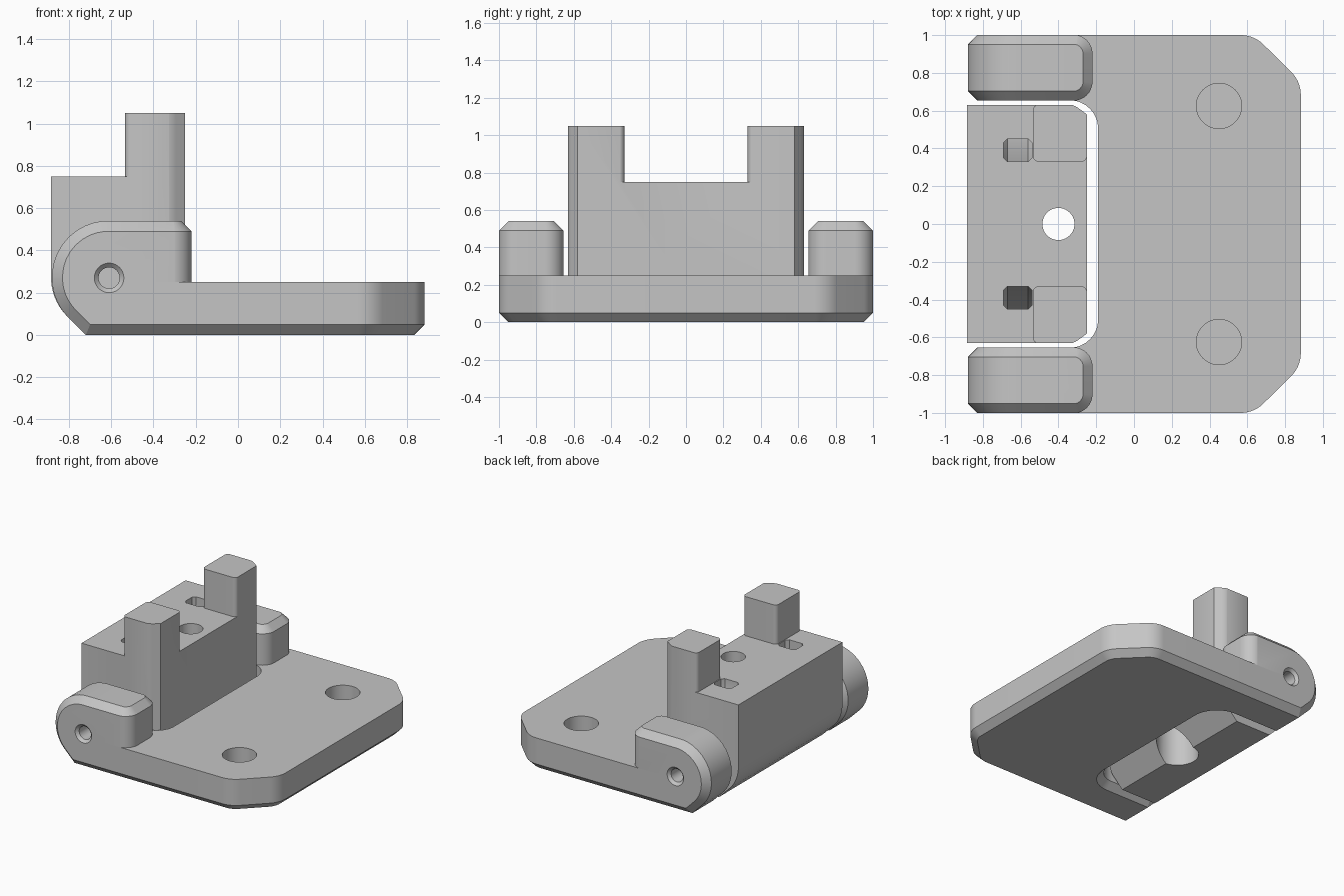
import bpy
import bmesh
from math import sin, cos, tan, pi
from mathutils import Vector

if "Cube" in bpy.data.objects:
    bpy.data.objects.remove(bpy.data.objects["Cube"])

grey = bpy.data.materials.new("mid_grey")
grey.use_nodes = True
COLOUR = (0.56, 0.56, 0.56, 1)
grey.diffuse_color = COLOUR
grey.node_tree.nodes["Principled BSDF"].inputs["Base Color"].default_value = COLOUR


def outline(corners, steps=10):
    """Counter-clockwise 2D outline; corners are (u, v) or (u, v, fillet radius)."""
    pts = []
    for i, c in enumerate(corners):
        p = Vector(c[:2])
        if len(c) == 2:
            pts.append(p)
            continue
        d1 = (Vector(corners[i - 1][:2]) - p).normalized()
        d2 = (Vector(corners[(i + 1) % len(corners)][:2]) - p).normalized()
        half = d1.angle(d2) / 2
        centre = p + (d1 + d2).normalized() * c[2] / sin(half)
        v1 = p + d1 * c[2] / tan(half) - centre
        v2 = p + d2 * c[2] / tan(half) - centre
        for k in range(steps + 1):
            t = k / steps
            pts.append(centre + (v1 * (1 - t) + v2 * t).normalized() * c[2])
    area = sum(pts[i - 1].cross(pts[i]) for i in range(len(pts)))
    return pts if area > 0 else pts[::-1]


def circle(u, v, r, n=40):
    return [Vector((u + r * cos(2 * pi * k / n), v + r * sin(2 * pi * k / n))) for k in range(n)]


def inset(pts, d):
    result = []
    for i, p in enumerate(pts):
        e1 = (p - pts[i - 1]).normalized()
        e2 = (pts[(i + 1) % len(pts)] - p).normalized()
        n1, n2 = Vector((-e1.y, e1.x)), Vector((-e2.y, e2.x))
        result.append(p + (n1 + n2) * d / (1 + n1.dot(n2)))
    return result


def plan(u, v, h):
    return (u, v, h)


def side(u, v, h):
    return (u, h, v)


def across(u, v, h):
    return (h, u, v)


def loft(name, pts, levels, place=plan):
    """Solid through copies of an outline at (height, inset) levels."""
    bm = bmesh.new()
    rings = [[bm.verts.new(place(p.x, p.y, h)) for p in inset(pts, d)] for h, d in levels]
    n = len(pts)
    for a, b in zip(rings, rings[1:]):
        for i in range(n):
            bm.faces.new((a[i - 1], a[i], b[i], b[i - 1]))
    bm.faces.new(rings[0])
    bm.faces.new(rings[-1])
    bmesh.ops.recalc_face_normals(bm, faces=bm.faces)
    mesh = bpy.data.meshes.new(name)
    bm.to_mesh(mesh)
    bm.free()
    mesh.materials.append(grey)
    ob = bpy.data.objects.new(name, mesh)
    bpy.context.collection.objects.link(ob)
    return ob


def combine(ob, other, operation):
    mod = ob.modifiers.new(operation, "BOOLEAN")
    mod.object, mod.operation, mod.solver = other, operation, "EXACT"
    bpy.context.view_layer.objects.active = ob
    bpy.ops.object.modifier_apply(modifier=mod.name)
    bpy.data.objects.remove(other)


def finish(ob):
    bpy.ops.object.select_all(action="DESELECT")
    ob.select_set(True)
    bpy.context.view_layer.objects.active = ob
    bpy.ops.object.shade_smooth_by_angle(angle=pi / 6)


CH = 0.05                    # chamfer width
AXIS = (-0.61, 0.27)         # hinge axis in x, z

# Base plate with a notch for the block and a chamfered underside
base = loft("base_plate", outline([
    (-0.45, -1), (0.635, -1, 0.17), (0.883, -0.755, 0.17),
    (0.883, 0.755, 0.17), (0.635, 1, 0.17), (-0.45, 1),
    (-0.45, 0.655), (-0.19, 0.655, 0.15), (-0.19, -0.655, 0.15), (-0.45, -0.655)]),
    [(0, CH), (CH, 0), (0.25, 0)])

# Hinge ears: side profile trimmed by a rounded plan
ear_side = outline([(-0.72, 0), (0, 0), (0, 0.54), (-0.88, 0.54, 0.265), (-0.88, 0.16, 0.26)])
for s in (-1, 1):
    ear = loft("hinge_ear", ear_side,
               [(s * 0.655, CH), (s * 0.705, 0), (s * 0.95, 0), (s, CH)], side)
    trim = loft("ear_trim", outline([
        (-1.2, s * 0.653), (-0.22, s * 0.653, 0.1), (-0.22, s * 1.002, 0.1), (-1.2, s * 1.002)]),
        [(-0.1, 0), (0.49, 0), (0.54, CH), (0.6, CH)])
    combine(ear, trim, "INTERSECT")
    combine(base, ear, "UNION")

# Round blind recesses and countersunk pin holes
for s in (-1, 1):
    recess = loft("recess", circle(0.45, s * 0.625, 0.12), [(0.05, 0), (0.4, 0)])
    combine(base, recess, "DIFFERENCE")
    pin_hole = loft("pin_hole", circle(*AXIS, 0.08),
                    [(s * 1.01, 0), (s * 0.98, 0.03), (s * 0.6, 0.03)], side)
    combine(base, pin_hole, "DIFFERENCE")
finish(base)

# Pivot block: side profile trimmed to rounded front corners
block = loft("pivot_block", outline([
    (-0.72, 0), (-0.42, 0), (-0.25, 0.17), (-0.25, 1.05), (-0.885, 1.05), (-0.885, 0.165, 0.26)]),
    [(-0.63, 0), (0.63, 0)], side)
trim = loft("block_trim", outline([
    (-1, -0.64), (-0.36, -0.64), (-0.31, -0.625, 0.12), (-0.249, -0.58),
    (-0.249, 0.58), (-0.31, 0.625, 0.12), (-0.36, 0.64), (-1, 0.64)]),
    [(-0.1, 0), (1.2, 0)])
combine(block, trim, "INTERSECT")

# Clear the top so that two posts remain
half = [(-0.4, 0.7), (-0.4, 0.632), (-0.535, 0.632, 0.03), (-0.535, 0.33, 0.03),
        (-0.249, 0.33, 0.03), (-0.249, 0.37), (-0.2, 0.37)]
mirrored = [(c[0], -c[1], *c[2:]) for c in reversed(half)]
clearing = loft("clearing", outline([(-1, 0.7)] + half + mirrored + [(-1, -0.7)]),
                [(0.75, 0), (1.2, 0)])
combine(block, clearing, "DIFFERENCE")

# Screw hole with a wider bore below
combine(block, loft("screw_hole", circle(-0.4, 0, 0.085), [(-0.1, 0), (1.2, 0)]), "DIFFERENCE")
combine(block, loft("screw_bore", circle(-0.4, 0, 0.15), [(-0.1, 0), (0.45, 0)]), "DIFFERENCE")

# Slots behind the posts, with floors sloping outward
for s in (-1, 1):
    slot = loft("slot", outline([
        (s * 0.33, 0.8), (s * 0.33, 0.62), (s * 0.45, 0.36), (s * 0.45, 0.8)]),
        [(-0.69, 0.02), (-0.67, 0), (-0.56, 0), (-0.54, 0.02)], across)
    combine(block, slot, "DIFFERENCE")
finish(block)
